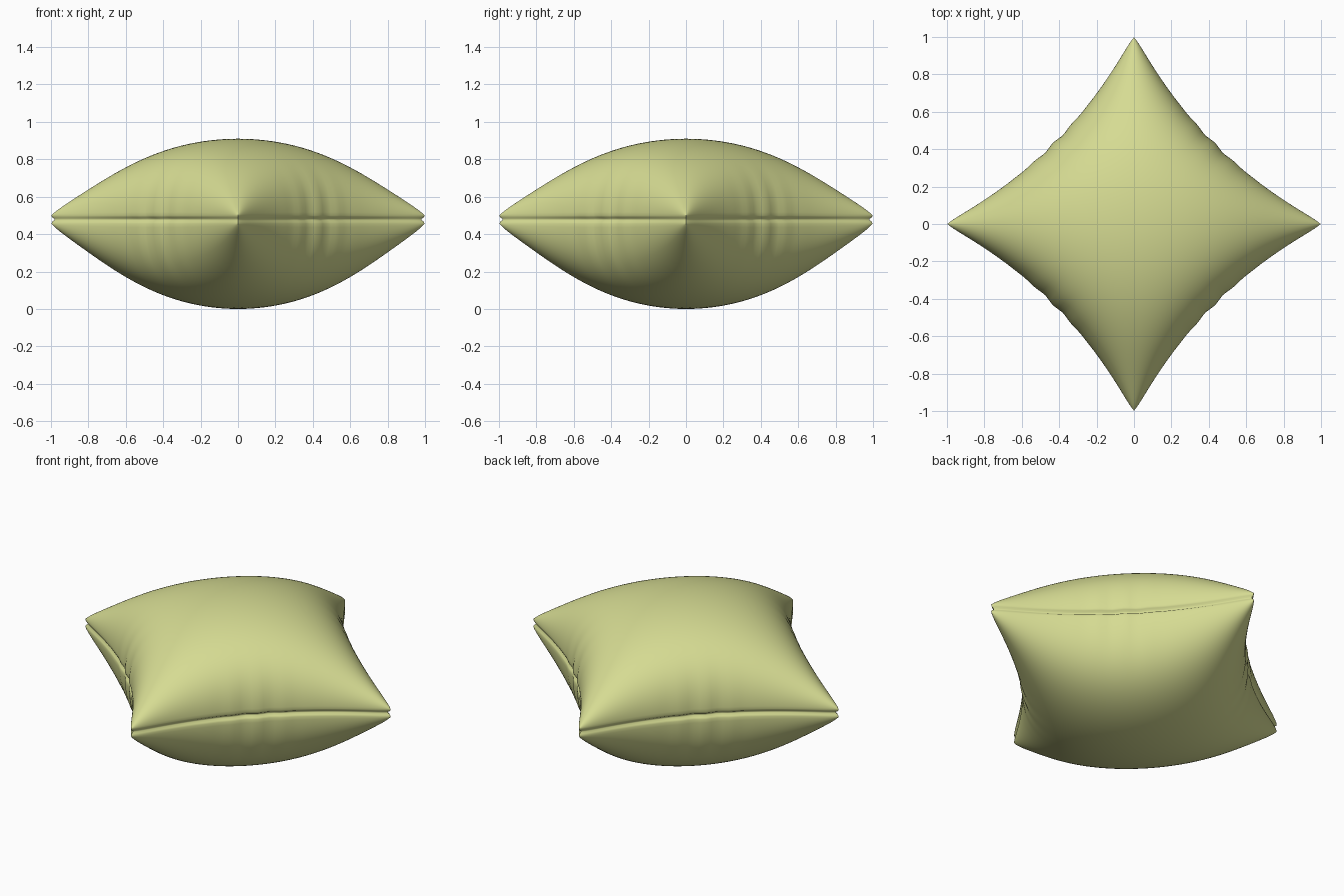
import bpy, bmesh, math

if "Cube" in bpy.data.objects:
    bpy.data.objects.remove(bpy.data.objects["Cube"])

N = 72            # cells per side of each panel
SEAM = 0.478      # seam height
PINCH = 0.155     # how far the edges pull inwards
LIP = 0.022       # half height of the seam groove


def plan(u, v):
    """Square panel position -> pinched, diamond-oriented plan position."""
    def pull(a, b):
        fold = 0.008 * math.cos(31 * b) * math.exp(-(b / 0.22) ** 2) * a ** 8
        return a * (1 - PINCH * a * a * (1 - b * b) + fold)
    p, q = pull(u, v), pull(v, u)
    s = 1.018 * (1 - 0.02 * abs(u * v) ** 14)      # blunt the corner tips
    return s * (p - q) / 2, s * (p + q) / 2


def add_panel(bm, sign, height):
    """One inflated fabric panel; returns its ordered border vertices."""
    t = [math.sin(math.pi / 2 * (2 * i / N - 1)) for i in range(N + 1)]
    g = []
    for u in t:
        row = []
        for v in t:
            x, y = plan(u, v)
            puff = math.sqrt(max(0, (1 - u * u) * (1 - v * v)))
            z = SEAM + sign * (LIP + (height - LIP) * puff)
            row.append(bm.verts.new((x, y, z)))
        g.append(row)
    for i in range(N):
        for j in range(N):
            bm.faces.new((g[i][j], g[i + 1][j], g[i + 1][j + 1], g[i][j + 1]))
    return ([g[i][0] for i in range(N)] + [g[N][j] for j in range(N)] +
            [g[N - i][N] for i in range(N)] + [g[0][N - j] for j in range(N)])


def bridge(bm, a, b):
    n = len(a)
    for i in range(n):
        k = (i + 1) % n
        bm.faces.new((a[i], a[k], b[k], b[i]))


bm = bmesh.new()
# Upper and lower panels
top = add_panel(bm, 1, 0.432)
bottom = add_panel(bm, -1, 0.478)

# Rounded lips turning into the seam groove
loops = [top]
for inset, dz in ((0.004, 0.012), (0.016, 0.004), (0.016, -0.004), (0.004, -0.012)):
    ring = []
    for w in top:
        k = 1 - inset / math.hypot(w.co.x, w.co.y)
        ring.append(bm.verts.new((w.co.x * k, w.co.y * k, SEAM + dz)))
    loops.append(ring)
loops.append(bottom)
for a, b in zip(loops, loops[1:]):
    bridge(bm, a, b)

bmesh.ops.recalc_face_normals(bm, faces=bm.faces)
for f in bm.faces:
    f.smooth = True
mesh = bpy.data.meshes.new("cushion")
bm.to_mesh(mesh)
bm.free()
cushion = bpy.data.objects.new("cushion", mesh)
bpy.context.collection.objects.link(cushion)

# Pale green fabric
fabric = bpy.data.materials.new("fabric")
fabric.diffuse_color = (0.67, 0.71, 0.29, 1)
fabric.use_nodes = True
fabric.node_tree.nodes["Principled BSDF"].inputs["Base Color"].default_value = fabric.diffuse_color
mesh.materials.append(fabric)
